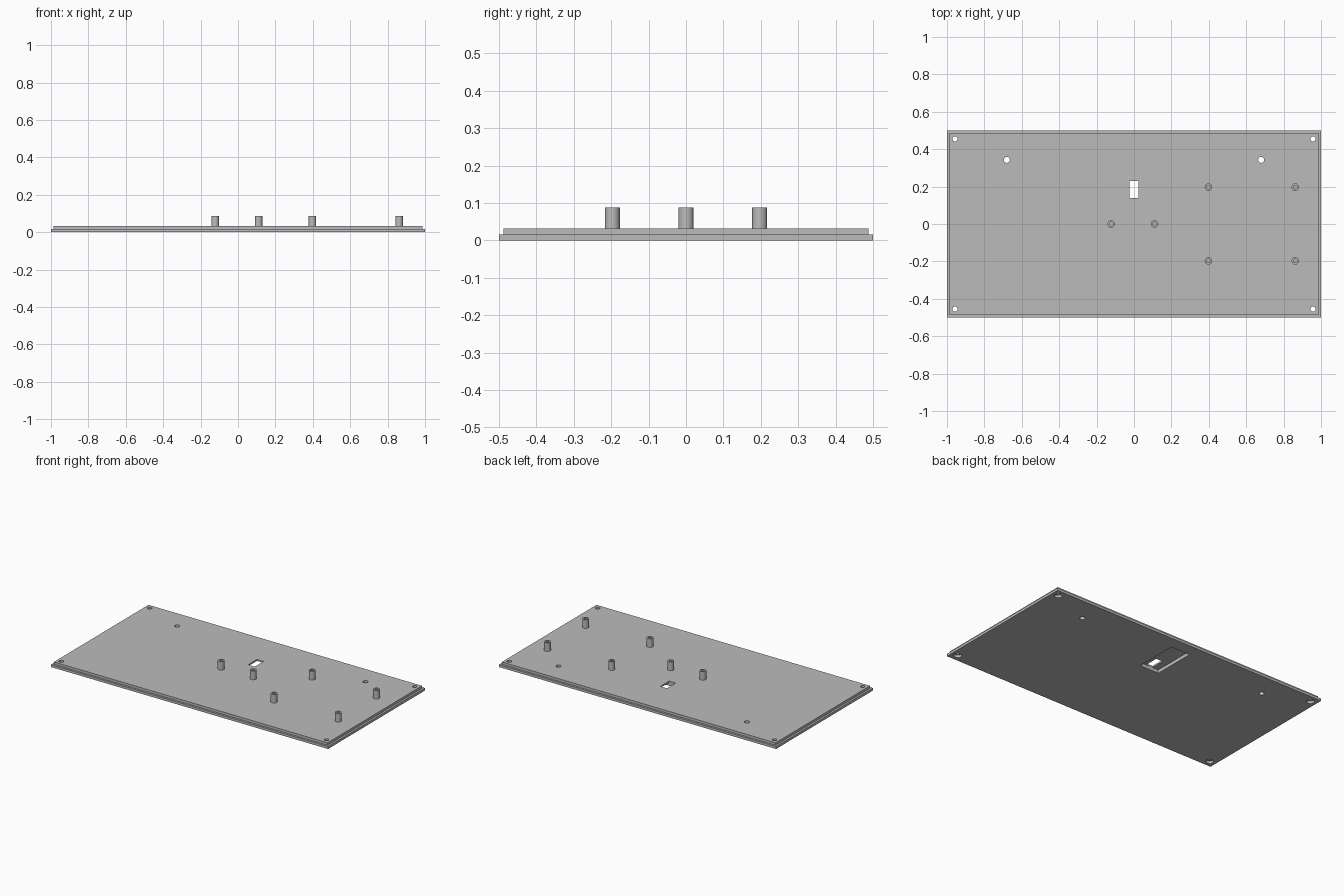
import bpy
import bmesh
import math
from mathutils import Matrix, Vector

cube = bpy.data.objects.get("Cube")
if cube:
    bpy.data.objects.remove(cube, do_unlink=True)

STEP_Z, TOP_Z, BOSS_Z = 0.016, 0.032, 0.088
SIDES = 32

grey = bpy.data.materials.new("plain_grey")
grey.use_nodes = True
colour = (0.5, 0.5, 0.5, 1)
grey.diffuse_color = colour
grey.node_tree.nodes["Principled BSDF"].inputs["Base Color"].default_value = colour


def make_object(name, bm):
    bmesh.ops.recalc_face_normals(bm, faces=bm.faces)
    mesh = bpy.data.meshes.new(name)
    bm.to_mesh(mesh)
    bm.free()
    mesh.materials.append(grey)
    obj = bpy.data.objects.new(name, mesh)
    bpy.context.collection.objects.link(obj)
    return obj


def add_box(bm, low, high):
    low, high = Vector(low), Vector(high)
    size = Matrix.Diagonal((high - low).to_4d())
    bmesh.ops.create_cube(bm, size=1, matrix=Matrix.Translation((low + high) / 2) @ size)


def add_cylinder(bm, x, y, radius, z0, z1):
    bmesh.ops.create_cone(bm, cap_ends=True, segments=SIDES, radius1=radius, radius2=radius,
                          depth=z1 - z0, matrix=Matrix.Translation((x, y, (z0 + z1) / 2)))


def cut(target, bm):
    cutter = make_object("cutter", bm)
    cutter.hide_render = True
    mod = target.modifiers.new("cut", 'BOOLEAN')
    mod.operation, mod.solver, mod.object = 'DIFFERENCE', 'EXACT', cutter
    bpy.context.view_layer.objects.active = target
    bpy.ops.object.modifier_apply(modifier=mod.name)
    bpy.data.objects.remove(cutter, do_unlink=True)


def smooth(obj):
    bpy.ops.object.select_all(action='DESELECT')
    obj.select_set(True)
    bpy.context.view_layer.objects.active = obj
    bpy.ops.object.shade_smooth_by_angle(angle=math.radians(30))


# Stepped base plate: slab with an inset raised field
bm = bmesh.new()
add_box(bm, (-1, -0.5, 0), (1, 0.5, STEP_Z))
top = max(bm.faces, key=lambda f: f.calc_center_median().z)
bmesh.ops.inset_region(bm, faces=[top], thickness=0.018)
raised = bmesh.ops.extrude_face_region(bm, geom=[top])
bmesh.ops.translate(bm, vec=(0, 0, TOP_Z - STEP_Z),
                    verts=[v for v in raised["geom"] if isinstance(v, bmesh.types.BMVert)])
if top.is_valid:
    bmesh.ops.delete(bm, geom=[top], context='FACES_ONLY')
plate = make_object("base_plate", bm)

# Through holes: four corners, two mounting holes and the rectangular slot
corners = [(sx * 0.957, sy * 0.455) for sx in (-1, 1) for sy in (-1, 1)]
bm = bmesh.new()
for x, y in corners:
    add_cylinder(bm, x, y, 0.014, -0.1, 0.1)
for x in (-0.68, 0.68):
    add_cylinder(bm, x, 0.343, 0.016, -0.1, 0.1)
add_box(bm, (-0.024, 0.139, -0.1), (0.024, 0.23, 0.1))
cut(plate, bm)

# Underside: screw head counterbores and the shallow rectangular recess
bm = bmesh.new()
for x, y in corners:
    add_cylinder(bm, x, y, 0.023, -0.1, STEP_Z)
add_box(bm, (-0.068, 0.138, -0.1), (0.068, 0.42, 0.022))
cut(plate, bm)
smooth(plate)

# Hollow standoffs turned from one profile
profile = [(0.0001, 0.034), (0.01, 0.034), (0.01, BOSS_Z), (0.02, BOSS_Z), (0.02, 0.03)]
spots = [(-0.122, 0), (0.11, 0)] + [(x, y) for x in (0.398, 0.862) for y in (-0.197, 0.197)]
for i, (x, y) in enumerate(spots, 1):
    bm = bmesh.new()
    verts = [bm.verts.new((r, 0, z)) for r, z in profile]
    edges = [bm.edges.new(pair) for pair in zip(verts, verts[1:])]
    bmesh.ops.spin(bm, geom=verts + edges, axis=(0, 0, 1), cent=(0, 0, 0),
                   angle=math.tau, steps=SIDES)
    bmesh.ops.remove_doubles(bm, verts=bm.verts, dist=0.0005)
    boss = make_object(f"standoff_{i}", bm)
    # An open shell needs its outer wall facing outwards
    wall = max(boss.data.polygons, key=lambda p: p.center.xy.length)
    if wall.normal.xy.dot(wall.center.xy) < 0:
        boss.data.flip_normals()
    boss.location = (x, y, 0)
    smooth(boss)
